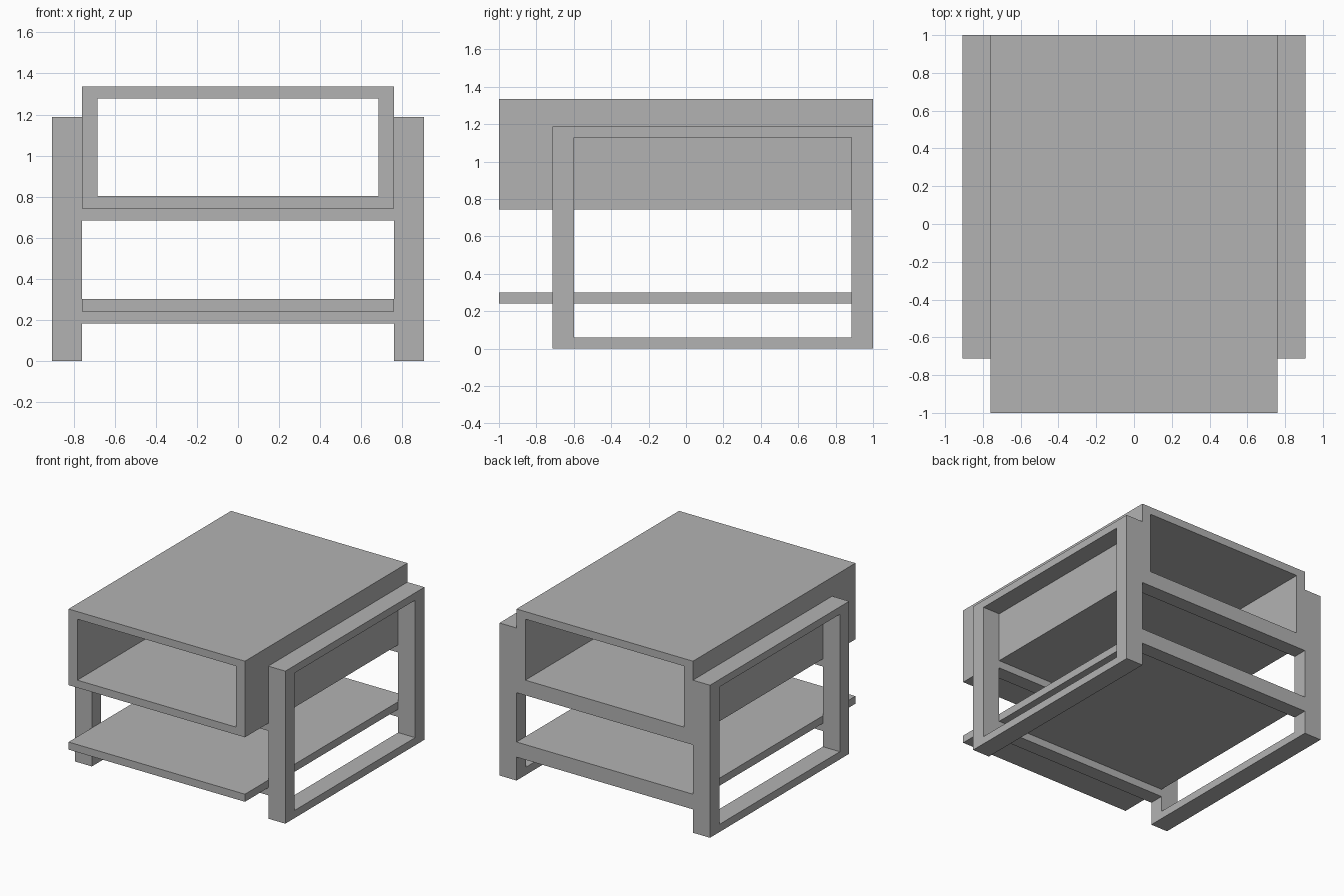
import bpy, bmesh
from mathutils import Vector

cube = bpy.data.objects.get("Cube")
if cube:
    bpy.data.objects.remove(cube, do_unlink=True)

grey = bpy.data.materials.new("plain grey")
grey.use_nodes = True
grey.diffuse_color = (0.45, 0.45, 0.45, 1)
grey.node_tree.nodes["Principled BSDF"].inputs["Base Color"].default_value = grey.diffuse_color


def finish(name, bm):
    bmesh.ops.recalc_face_normals(bm, faces=bm.faces[:])
    mesh = bpy.data.meshes.new(name)
    bm.to_mesh(mesh)
    bm.free()
    mesh.materials.append(grey)
    obj = bpy.data.objects.new(name, mesh)
    bpy.context.collection.objects.link(obj)
    return obj


def board(name, low, high):
    """Solid board between two opposite corners."""
    bm = bmesh.new()
    low, high = Vector(low), Vector(high)
    bmesh.ops.create_cube(bm, size=1)
    for v in bm.verts:
        v.co = (low + high) / 2 + v.co * (high - low)
    return finish(name, bm)


def ring(name, outer, inner, start, end, place):
    """Rectangular frame: (u0, u1, v0, v1) outlines extruded from start to end."""
    bm = bmesh.new()
    loops = []
    for u0, u1, v0, v1 in (outer, inner):
        corners = ((u0, v0), (u1, v0), (u1, v1), (u0, v1))
        loops.append([bm.verts.new(place(u, v, start)) for u, v in corners])
    a, b = loops
    faces = [bm.faces.new((a[i], a[(i + 1) % 4], b[(i + 1) % 4], b[i])) for i in range(4)]
    grown = bmesh.ops.extrude_face_region(bm, geom=faces)["geom"]
    shift = Vector(place(0, 0, end)) - Vector(place(0, 0, start))
    bmesh.ops.translate(bm, vec=shift, verts=[g for g in grown if isinstance(g, bmesh.types.BMVert)])
    return finish(name, bm)


HALF = 0.76      # half width between the side frames
OUT = 0.907      # half width overall
FRONT, BACK = -0.713, 1.0
LEG = 0.115      # leg depth
BOX_LOW, SHELF_LOW, THICK = 0.743, 0.241, 0.059

# Open loops standing at both sides
for side, sign in (("left", 1), ("right", -1)):
    ring(side + "_side_frame", (FRONT, BACK, 0, 1.188),
         (FRONT + LEG, BACK - LEG, 0.06, 1.13), HALF, OUT,
         lambda u, v, d: (sign * d, u, v))

# Open-ended compartment
ring("top_compartment", (-HALF, HALF, BOX_LOW, 1.336),
     (-0.684, 0.684, BOX_LOW + THICK, 1.277), -1, 1,
     lambda u, v, d: (u, d, v))

# Lower shelf
board("lower_shelf", (-HALF, -1, SHELF_LOW), (HALF, 1, SHELF_LOW + THICK))

# Cross rails carrying the compartment and the shelf
for level, top in (("upper", BOX_LOW), ("lower", SHELF_LOW)):
    for end, y in (("front", FRONT), ("back", BACK - LEG)):
        board(f"{level}_{end}_rail", (-HALF, y, top - THICK), (HALF, y + LEG, top))
